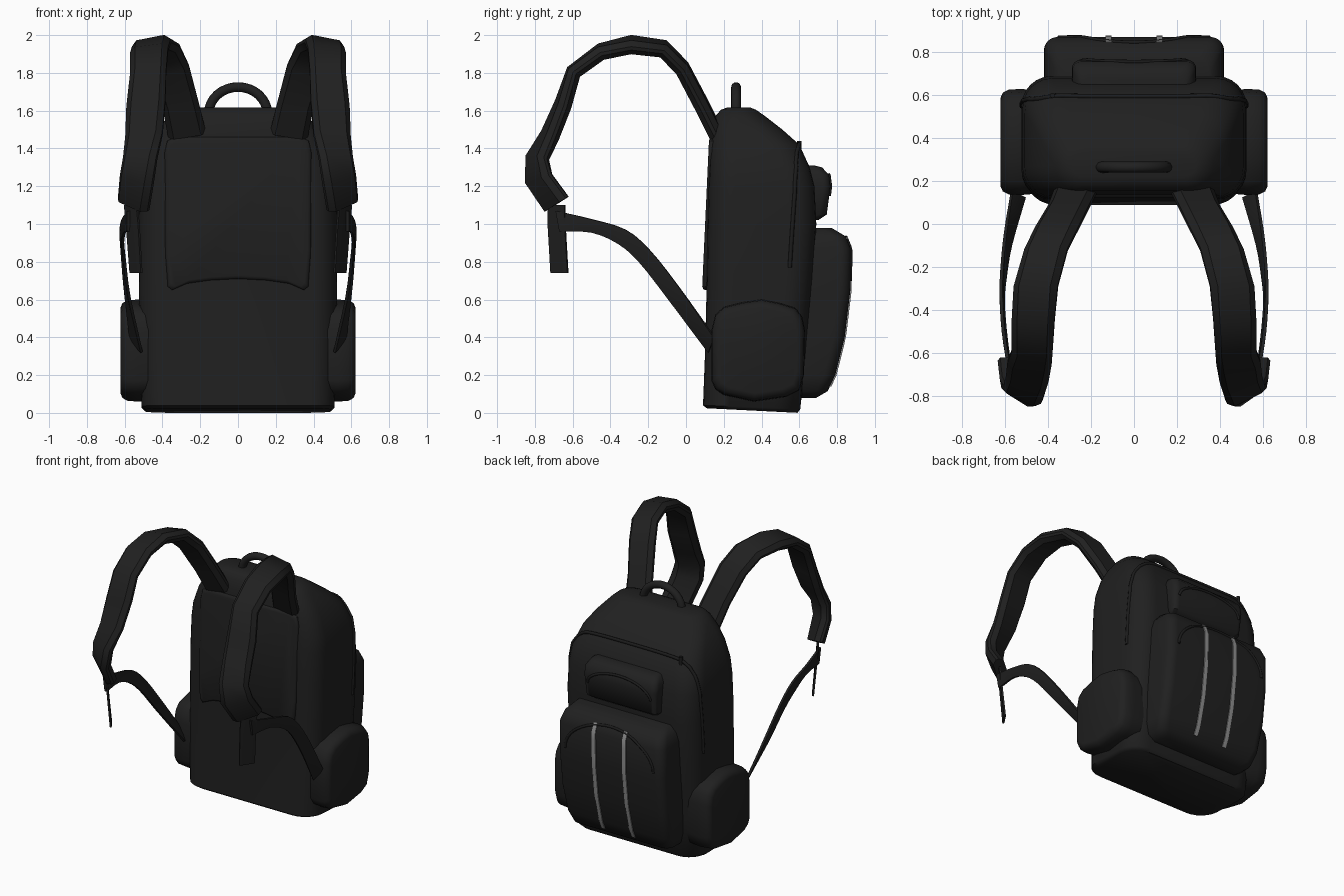
import bpy, bmesh, math
from mathutils import Vector
from mathutils.bvhtree import BVHTree

if "Cube" in bpy.data.objects:
    bpy.data.objects.remove(bpy.data.objects["Cube"])


def material(name, v):
    m = bpy.data.materials.new(name)
    m.diffuse_color = (v, v, v, 1)
    m.use_nodes = True
    m.node_tree.nodes["Principled BSDF"].inputs["Base Color"].default_value = m.diffuse_color
    return m


FABRIC = material("black_fabric", 0.0145)
TRIM = material("dark_trim", 0.011)
SILVER = material("reflective_grey", 0.28)


def loft(name, rings, mat=FABRIC, angle=40):
    """Skin a list of equal-length rings and cap both ends."""
    bm = bmesh.new()
    vs = [[bm.verts.new(p) for p in r] for r in rings]
    n = len(rings[0])
    for a, b in zip(vs, vs[1:]):
        for i in range(n):
            j = (i + 1) % n
            bm.faces.new((a[i], a[j], b[j], b[i]))
    bm.faces.new(vs[0][::-1])
    bm.faces.new(vs[-1])
    bmesh.ops.recalc_face_normals(bm, faces=bm.faces[:])
    tree = BVHTree.FromBMesh(bm)
    me = bpy.data.meshes.new(name)
    bm.to_mesh(me)
    bm.free()
    me.materials.append(mat)
    ob = bpy.data.objects.new(name, me)
    bpy.context.collection.objects.link(ob)
    bpy.ops.object.select_all(action='DESELECT')
    ob.select_set(True)
    bpy.context.view_layer.objects.active = ob
    bpy.ops.object.shade_smooth_by_angle(angle=math.radians(angle))
    return tree


def rounded(z, y0, y1, w, r, tilt=0.0, seg=6):
    """Horizontal rounded rectangle ring."""
    r = min(r, (y1 - y0) * 0.48)
    pts = []
    for k, (sx, yc) in enumerate(((1, y1 - r), (-1, y1 - r), (-1, y0 + r), (1, y0 + r))):
        for i in range(seg + 1):
            a = math.pi / 2 * (k + i / seg)
            y = yc + r * math.sin(a)
            pts.append((sx * (w - r) + r * math.cos(a), y, z + tilt * (0.6 - y)))
    return pts


def smooth_path(pts, steps=5):
    """Catmull-Rom points through a path."""
    p = [Vector(q) for q in pts]
    p = [2 * p[0] - p[1]] + p + [2 * p[-1] - p[-2]]
    out = []
    for a, b, c, d in zip(p, p[1:], p[2:], p[3:]):
        for i in range(steps):
            t = i / steps
            out.append(0.5 * (2 * b + (c - a) * t + (2 * a - 5 * b + 4 * c - d) * t * t
                              + (3 * b - a - 3 * c + d) * t ** 3))
    return out + [p[-2]]


def tube(name, pts, radius, mat=TRIM, n=8):
    rings, u = [], None
    for i, p in enumerate(pts):
        t = (pts[min(i + 1, len(pts) - 1)] - pts[max(i - 1, 0)]).normalized()
        if u is None:
            u = t.orthogonal()
        u = (u - t * u.dot(t)).normalized()
        v = t.cross(u)
        rings.append([p + radius * (math.cos(a) * u + math.sin(a) * v)
                      for a in (2 * math.pi * k / n for k in range(n))])
    loft(name, rings, mat, 60)


def ribbon(name, pairs, thick, mat=FABRIC, side=1, edge=0.25):
    """Padded band between two edge lines."""
    pairs = [[Vector((side * q[0], q[1], q[2])) for q in pr] for pr in pairs]
    mids = [(a + b) / 2 for a, b in pairs]
    rings = []
    for i, (a, b) in enumerate(pairs):
        t = mids[min(i + 1, len(mids) - 1)] - mids[max(i - 1, 0)]
        n = t.cross(b - a).normalized() * thick / 2
        f = [a.lerp(b, k) for k in (0, 0.14, 0.86, 1)]
        rings.append([f[0] + n * edge, f[1] + n, f[2] + n, f[3] + n * edge,
                      f[3] - n * edge, f[2] - n, f[1] - n, f[0] - n * edge])
    loft(name, rings, mat, 40)


def on_back(tree, x, z, lift=0.0):
    """Point on the rear face of a part."""
    hit = tree.ray_cast(Vector((x, 2, z)), Vector((0, -1, 0)))[0]
    return hit + Vector((0, lift, 0))


# main bag
body = loft("main_bag", [rounded(*s) for s in (
    (0.0, 0.11, 0.59, 0.49, 0.14, 0.05), (0.02, 0.09, 0.605, 0.51, 0.14, 0.04),
    (0.3, 0.10, 0.635, 0.52, 0.14), (0.7, 0.11, 0.67, 0.525, 0.14),
    (1.0, 0.115, 0.69, 0.525, 0.14), (1.2, 0.12, 0.68, 0.52, 0.14),
    (1.3, 0.125, 0.655, 0.51, 0.14), (1.42, 0.13, 0.60, 0.47, 0.14),
    (1.5, 0.14, 0.51, 0.425, 0.13), (1.57, 0.155, 0.42, 0.37, 0.12),
    (1.605, 0.185, 0.37, 0.33, 0.09), (1.617, 0.22, 0.34, 0.29, 0.06))], angle=50)

# large rear pocket and small upper pocket
pocket = loft("rear_pocket", [rounded(*s) for s in (
    (0.08, 0.58, 0.69, 0.34, 0.05), (0.115, 0.55, 0.75, 0.39, 0.06),
    (0.2, 0.55, 0.79, 0.412, 0.06), (0.4, 0.55, 0.84, 0.42, 0.06),
    (0.65, 0.55, 0.87, 0.42, 0.06), (0.87, 0.55, 0.872, 0.418, 0.06),
    (0.935, 0.55, 0.845, 0.40, 0.06), (0.98, 0.55, 0.77, 0.36, 0.06))], angle=50)
upper = loft("upper_pocket", [rounded(*s) for s in (
    (1.02, 0.58, 0.70, 0.26, 0.04), (1.05, 0.58, 0.745, 0.285, 0.04),
    (1.2, 0.58, 0.765, 0.29, 0.04), (1.26, 0.58, 0.757, 0.287, 0.04),
    (1.3, 0.58, 0.72, 0.265, 0.04), (1.31, 0.56, 0.68, 0.24, 0.04))], angle=50)

# padded panel against the wearer
half = [(0.15, 0.702), (0.27, 0.685), (0.35, 0.65), (0.372, 0.67), (0.385, 0.85),
        (0.388, 1.38), (0.375, 1.44), (0.33, 1.46)]
outline = [(0, 0.71)] + half + [(-x, z) for x, z in reversed(half)]
loft("back_panel", [[(x * s, y + 0.035 * (z - 0.65) / 0.8, 1.06 + (z - 1.06) * s)
                     for x, z in outline]
                    for y, s in ((0.16, 1), (0.10, 1), (0.091, 0.985), (0.086, 0.95))])

# side pockets
side_outline = [(0.135, 0.17), (0.135, 0.44), (0.155, 0.52), (0.20, 0.56), (0.30, 0.585),
                (0.40, 0.60), (0.50, 0.58), (0.58, 0.555), (0.615, 0.51), (0.63, 0.44),
                (0.625, 0.20), (0.60, 0.12), (0.53, 0.085), (0.36, 0.06), (0.20, 0.095),
                (0.155, 0.125)]
# shoulder strap edges, inner and outer
strap = [((0.17, 0.16, 1.49), (0.37, 0.16, 1.46)), ((0.21, 0.08, 1.65), (0.40, 0.08, 1.62)),
         ((0.26, -0.02, 1.84), (0.46, -0.02, 1.81)), ((0.31, -0.12, 1.945), (0.51, -0.12, 1.91)),
         ((0.355, -0.29, 1.97), (0.56, -0.29, 1.93)), ((0.37, -0.45, 1.925), (0.57, -0.45, 1.90)),
         ((0.38, -0.60, 1.81), (0.57, -0.59, 1.80)), ((0.385, -0.66, 1.65), (0.59, -0.64, 1.62)),
         ((0.40, -0.74, 1.48), (0.595, -0.70, 1.46)), ((0.43, -0.83, 1.35), (0.605, -0.745, 1.35)),
         ((0.45, -0.84, 1.22), (0.62, -0.72, 1.26)), ((0.475, -0.74, 1.07), (0.63, -0.63, 1.14))]
# lower webbing edges, upper and lower
web = [((0.58, -0.69, 1.07), (0.58, -0.67, 0.96)), ((0.61, -0.50, 1.025), (0.60, -0.50, 0.955)),
       ((0.62, -0.32, 0.97), (0.61, -0.36, 0.895)), ((0.615, -0.19, 0.86), (0.60, -0.25, 0.80)),
       ((0.60, -0.04, 0.67), (0.575, -0.10, 0.61)), ((0.57, 0.15, 0.40), (0.51, 0.12, 0.32))]
web = list(zip(smooth_path([p[0] for p in web], 3), smooth_path([p[1] for p in web], 3)))
tail = [((0.535, -0.73, 1.10), (0.60, -0.64, 1.10)), ((0.525, -0.73, 1.0), (0.59, -0.64, 1.0)),
        ((0.51, -0.715, 0.74), (0.57, -0.625, 0.74))]

for side, word in ((1, "right"), (-1, "left")):
    loft(word + "_side_pocket", [[(side * x, 0.38 + (y - 0.38) * s, 0.33 + (z - 0.33) * s)
                                  for y, z in side_outline]
                                 for x, s in ((0.44, 0.97), (0.53, 1), (0.585, 0.985),
                                              (0.612, 0.93), (0.622, 0.84))], angle=50)
    ribbon(word + "_shoulder_strap", strap, 0.075, side=side)
    ribbon(word + "_lower_webbing", web, 0.018, side=side, edge=0.8)
    ribbon(word + "_strap_tail", tail, 0.014, side=side, edge=0.8)
    # reflective stripes
    pts = [on_back(pocket, side * 0.12, 0.14 + 0.79 * i / 14, 0.003) for i in range(15)]
    dx = Vector((0.014, 0, 0))
    ribbon(word + "_reflective_stripe", [(p - dx, p + dx) for p in pts], 0.008, SILVER, edge=0.9)

# carry handle
arc = [Vector((0.155 * math.cos(a), 0.265, 1.585 + 0.14 * math.sin(a)))
       for a in (math.pi * i / 16 for i in range(17))]
tube("carry_handle", arc, 0.026, FABRIC, 10)

# main zip following the bag surface
right = [(0.53, 0.55, 0.77), (0.53, 0.565, 1.0), (0.525, 0.58, 1.2), (0.49, 0.59, 1.33),
         (0.42, 0.60, 1.40), (0.30, 0.60, 1.425)]
path = smooth_path(right + [(0, 0.60, 1.43)] + [(-x, y, z) for x, y, z in reversed(right)])
tube("main_zip", [body.find_nearest(p)[0] for p in path], 0.011)
tube("zip_puller", [Vector((-0.38, 0.60, z)) for z in (1.36, 1.40, 1.44)], 0.012)

# pocket zips
for name, tree, w, z0, h in (("rear_pocket_zip", pocket, 0.35, 0.70, 0.23),
                             ("upper_pocket_zip", upper, 0.25, 1.15, 0.11)):
    tube(name, [on_back(tree, w * math.cos(a), z0 + h * math.sin(a))
                for a in (math.pi * i / 24 for i in range(25))], 0.009)
